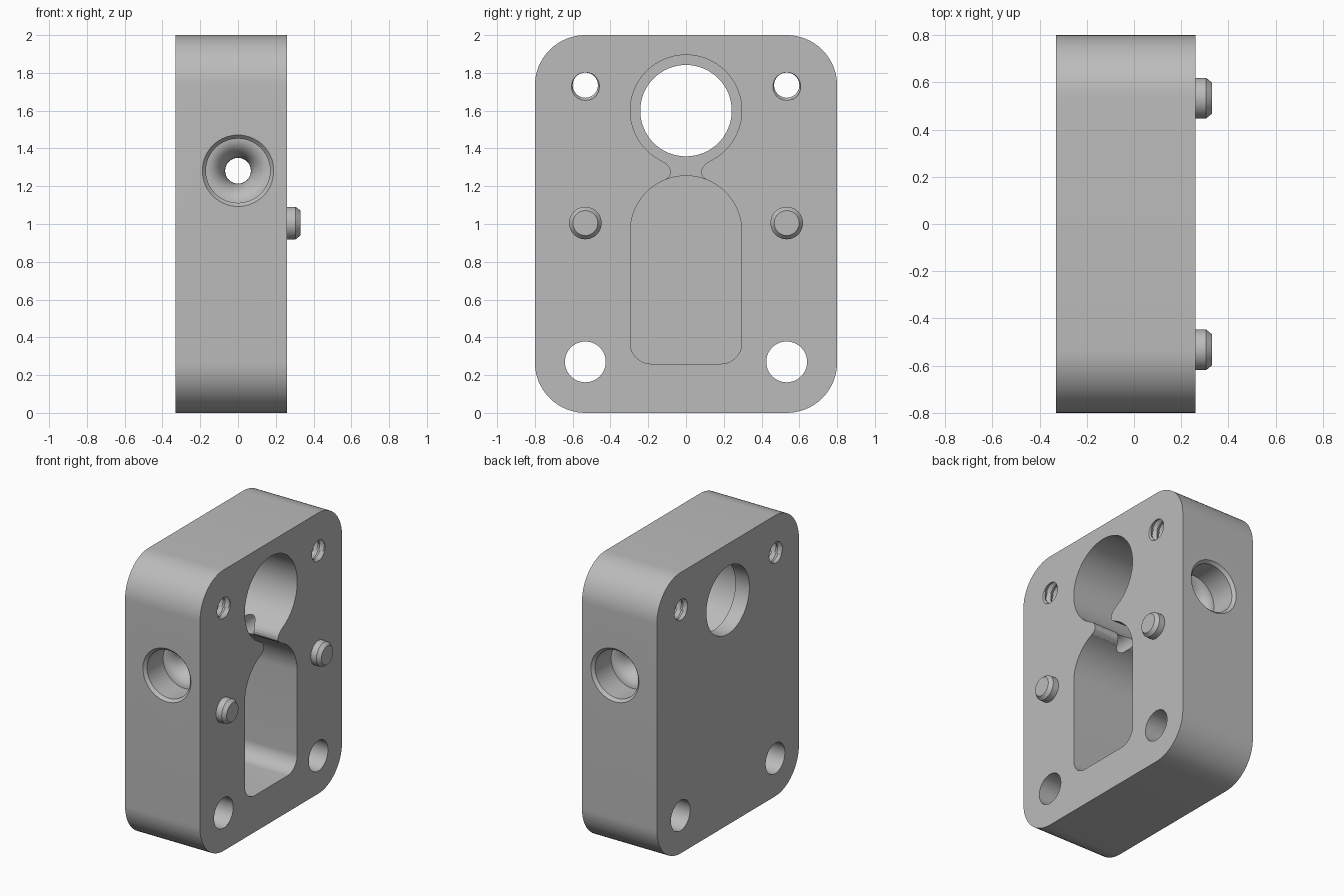
import bpy
import bmesh
from math import sin, cos, pi, radians, hypot

default = bpy.data.objects.get("Cube")
if default:
    bpy.data.objects.remove(default, do_unlink=True)

metal = bpy.data.materials.new("plain grey metal")
metal.use_nodes = True
GREY = (0.5, 0.5, 0.5, 1)
metal.diffuse_color = GREY
metal.node_tree.nodes["Principled BSDF"].inputs["Base Color"].default_value = GREY

FRONT, BACK = 0.26, -0.33      # the two large faces, along x
HOLE_Y = 0.533                 # sideways offset of all small holes and pins


def finish(name, bm):
    bmesh.ops.recalc_face_normals(bm, faces=bm.faces)
    mesh = bpy.data.meshes.new(name)
    bm.to_mesh(mesh)
    bm.free()
    mesh.materials.append(metal)
    obj = bpy.data.objects.new(name, mesh)
    bpy.context.collection.objects.link(obj)
    return obj


def skin(name, rings):
    """Closed solid through a series of equal-length point loops."""
    bm = bmesh.new()
    loops = [[bm.verts.new(p) for p in ring] for ring in rings]
    n = len(loops[0])
    for a, b in zip(loops, loops[1:]):
        for i in range(n):
            j = (i + 1) % n
            bm.faces.new((a[i], a[j], b[j], b[i]))
    bm.faces.new(loops[0])
    bm.faces.new(loops[-1])
    return finish(name, bm)


def prism(name, outline, x0, x1):
    return skin(name, [[(x, y, z) for y, z in outline] for x in (x0, x1)])


def arc(y, z, r, start, end, steps=16):
    angles = [radians(start + (end - start) * i / steps) for i in range(steps + 1)]
    return [(y + r * cos(a), z + r * sin(a)) for a in angles]


def circle(y, z, r, steps=64):
    return arc(y, z, r, 0, 360, steps)[:-1]


def turned_x(name, y, z, profile):
    return skin(name, [[(x, *p) for p in circle(y, z, r, 48)] for x, r in profile])


def cut(target, cutter):
    mod = target.modifiers.new("cut", "BOOLEAN")
    mod.operation, mod.solver, mod.object = "DIFFERENCE", "EXACT", cutter
    graph = bpy.context.evaluated_depsgraph_get()
    mesh = bpy.data.meshes.new_from_object(target.evaluated_get(graph))
    target.modifiers.clear()
    target.data = mesh
    bpy.data.objects.remove(cutter, do_unlink=True)


def smooth(obj):
    bpy.ops.object.select_all(action="DESELECT")
    obj.select_set(True)
    bpy.context.view_layer.objects.active = obj
    bpy.ops.object.shade_smooth_by_angle(angle=radians(28))


# Rounded block
R = 0.267
outline = []
for y, z, start in ((0.8 - R, 2 - R, 0), (R - 0.8, 2 - R, 90),
                    (R - 0.8, R, 180), (0.8 - R, R, 270)):
    outline += arc(y, z, R, start, start + 90)
block = prism("block", outline, BACK, FRONT)

# Round upper pocket with its flared neck
PR, PZ = 0.295, 1.60
neck = [(0.13, 1.335), (0.105, 1.32), (0.088, 1.3), (0.08, 1.28),
        (0.081, 1.262), (0.09, 1.248), (0.11, 1.234), (0.11, 1.2)]
upper = arc(0, PZ, PR, -61, 241, 64)
upper += [(-y, z) for y, z in neck] + neck[::-1]
cut(block, prism("upper_pocket", upper, -0.22, 0.40))

# Arched lower pocket
lower = arc(0, 0.96, PR, 0, 180, 40)
lower += arc(0.11 - PR, 0.37, 0.11, 180, 270) + arc(PR - 0.11, 0.37, 0.11, 270, 360)
cut(block, prism("lower_pocket", lower, -0.25, 0.42))

# Through hole behind the upper pocket
cut(block, prism("main_bore", circle(0, PZ, 0.242), -0.5, 0.1))

# Cross port: chamfered mouths, flared bottoms, narrow channel between
port = [(-0.82, 0.208), (-0.78, 0.17), (-0.6, 0.17)]
for i in range(1, 11):
    t = i / 10 * pi / 2
    port.append((0.15 * (1 - cos(t)) - 0.6, 0.17 - 0.102 * sin(t)))
port += [(-y, r) for y, r in reversed(port)]
cut(block, skin("cross_port", [[(x, y, 1.282 + h) for x, h in circle(0, 0, r)]
                               for y, r in port]))

# Threaded upper holes and plain lower holes
PITCH, SIDES, STEPS = 0.05, 24, 6


def thread(name, y, z):
    rings = []
    for k in range(-STEPS, 13 * STEPS + 1):
        ring = []
        for j in range(SIDES):
            phase = (k / STEPS + j / SIDES) % 1
            r = 0.067 + 0.018 * max(0, 1 - abs(phase - 0.5) / 0.4)
            a = 2 * pi * j / SIDES
            ring.append((BACK + 0.003 + k * PITCH / STEPS, y + r * cos(a), z + r * sin(a)))
        rings.append(ring)
    return skin(name, rings)


for side, label in ((1, "back"), (-1, "front")):
    cut(block, thread(label + "_thread", side * HOLE_Y, 1.735))
    cut(block, prism(label + "_hole", circle(side * HOLE_Y, 0.27, 0.108), -0.5, 0.5))
smooth(block)

# Chamfered locating pins
for side, label in ((1, "back"), (-1, "front")):
    smooth(turned_x(label + "_pin", side * HOLE_Y, 1.005,
                    [(0.2, 0.086), (0.305, 0.086), (0.33, 0.066)]))
